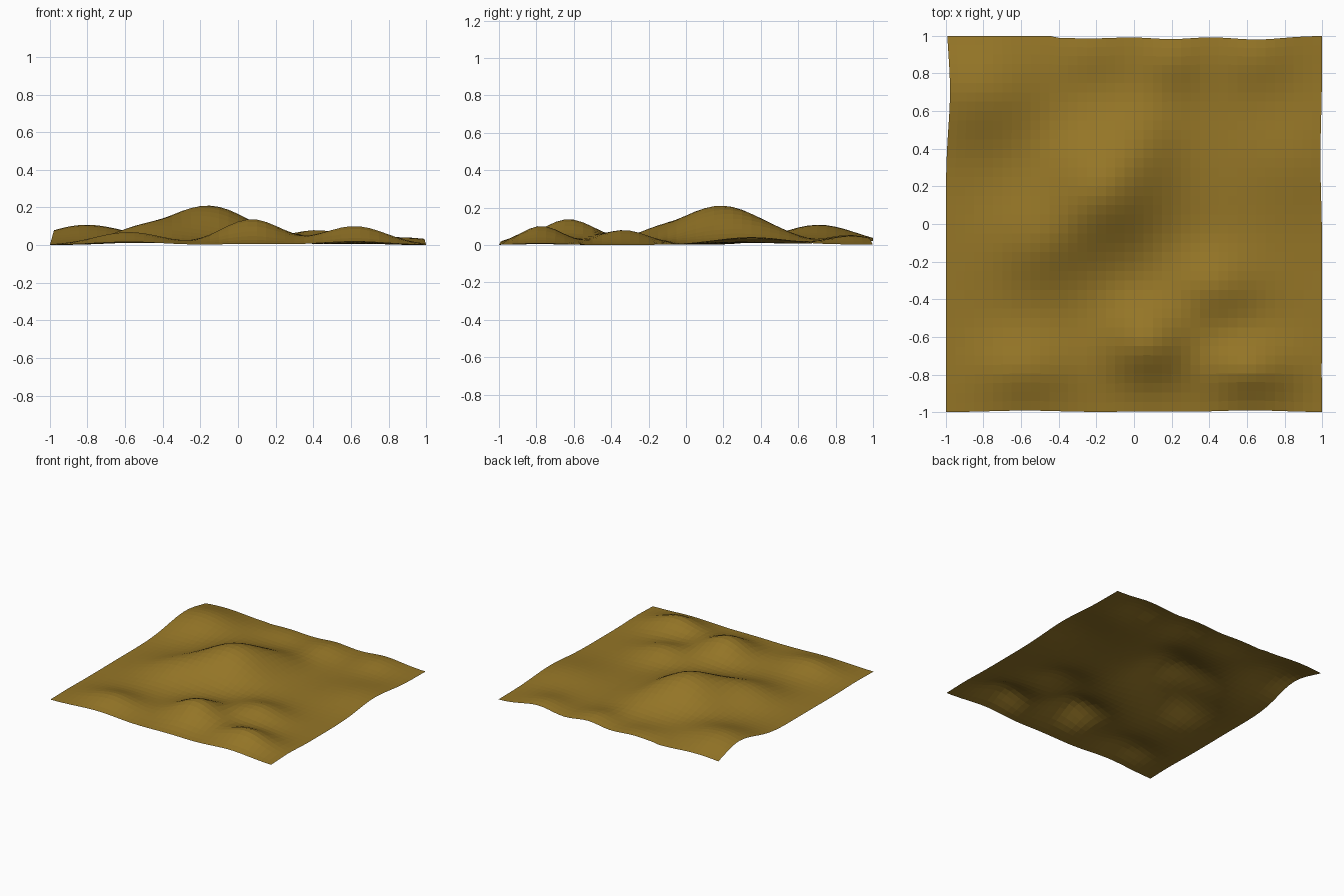
import bpy, bmesh, math

if "Cube" in bpy.data.objects:
    bpy.data.objects.remove(bpy.data.objects["Cube"])

# Hills: centre x, centre y, height, spread x, spread y
HILLS = [
    (-0.16, 0.19, 0.205, 0.22, 0.22),    # main summit
    (-0.50, -0.10, 0.085, 0.18, 0.17),   # south-west shoulder
    (0.06, 0.46, 0.040, 0.13, 0.15),     # north-east shoulder
    (-0.81, 0.71, 0.108, 0.24, 0.20),    # back left hill
    (0.07, -0.63, 0.138, 0.16, 0.15),    # front middle hill
    (0.62, -0.78, 0.102, 0.17, 0.12),    # front right hill
    (0.43, -0.33, 0.078, 0.16, 0.13),    # middle right hill
    (-0.58, -0.78, 0.070, 0.18, 0.13),   # front left hill
    (0.20, 0.88, 0.052, 0.12, 0.13),     # back hills
    (0.65, 0.90, 0.050, 0.14, 0.14),
    (-0.22, 0.92, 0.032, 0.15, 0.12),
    (0.85, 0.35, 0.042, 0.22, 0.20),     # right edge rise
]


def height(x, y):
    return sum(h * math.exp(-0.5 * (((x - cx) / sx) ** 2 + ((y - cy) / sy) ** 2))
               for cx, cy, h, sx, sy in HILLS)


# Terrain sheet: a grid raised by the hills, edges drawn in where they rise
bm = bmesh.new()
bmesh.ops.create_grid(bm, x_segments=40, y_segments=40, size=1.0)
for v in bm.verts:
    x, y = v.co.x, v.co.y
    z = height(x, y)
    back_left = y > 0.5 and x < -0.4
    v.co.x = x - 0.28 * z * x ** 9
    v.co.y = y - (0.0 if back_left else 0.5) * z * y ** 9
    v.co.z = z
low = min(v.co.z for v in bm.verts)
for v in bm.verts:
    v.co.z -= low

mesh = bpy.data.meshes.new("terrain")
bm.to_mesh(mesh)
bm.free()
terrain = bpy.data.objects.new("terrain", mesh)
bpy.context.collection.objects.link(terrain)

# Ochre earth colour
earth = bpy.data.materials.new("earth")
earth.diffuse_color = (0.30, 0.18, 0.02, 1.0)
earth.use_nodes = True
earth.node_tree.nodes["Principled BSDF"].inputs["Base Color"].default_value = earth.diffuse_color
mesh.materials.append(earth)
